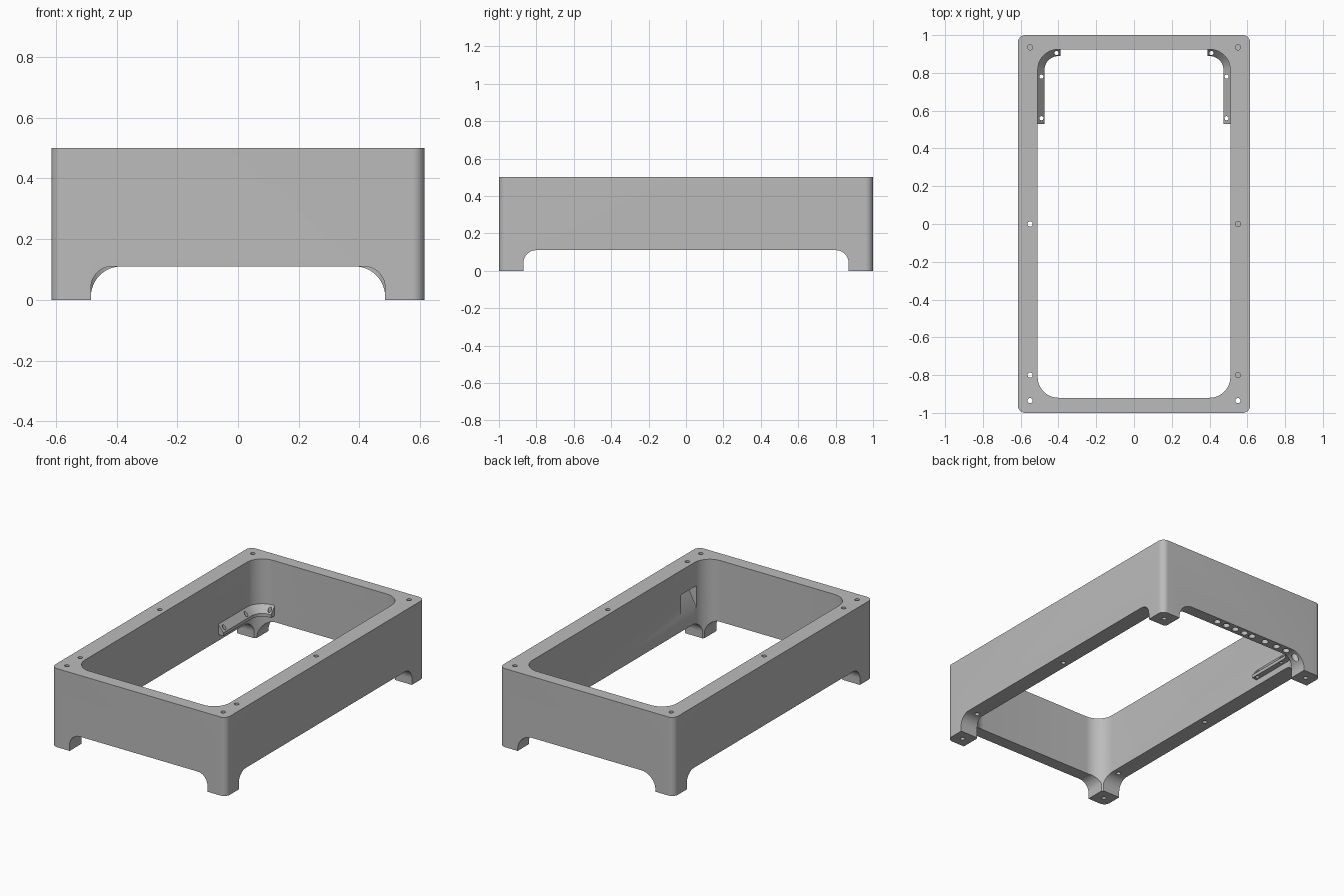
import bpy
import bmesh
from math import pi, cos, sin
from mathutils import Matrix, Vector

cube = bpy.data.objects.get("Cube")
if cube:
    bpy.data.objects.remove(cube)

grey = bpy.data.materials.new("plain_grey")
grey.use_nodes = True
grey.diffuse_color = (0.5, 0.5, 0.5, 1)
grey.node_tree.nodes["Principled BSDF"].inputs["Base Color"].default_value = (0.5, 0.5, 0.5, 1)


def make_object(name, bm):
    bmesh.ops.recalc_face_normals(bm, faces=bm.faces)
    mesh = bpy.data.meshes.new(name)
    bm.to_mesh(mesh)
    bm.free()
    mesh.materials.append(grey)
    obj = bpy.data.objects.new(name, mesh)
    bpy.context.collection.objects.link(obj)
    return obj


def rounded_rect(x0, x1, y0, y1, r, steps=12):
    corners = [(x1 - r, y1 - r), (x0 + r, y1 - r), (x0 + r, y0 + r), (x1 - r, y0 + r)]
    return [(cx + r * cos((i + k / steps) * pi / 2), cy + r * sin((i + k / steps) * pi / 2))
            for i, (cx, cy) in enumerate(corners) for k in range(steps + 1)]


def prism(name, outline, low, high, axis="z"):
    """Extrude a 2D outline along the given axis."""
    place = {"x": lambda a, b, d: (d, a, b),
             "y": lambda a, b, d: (a, d, b),
             "z": lambda a, b, d: (a, b, d)}[axis]
    bm = bmesh.new()
    ends = [[bm.verts.new(place(a, b, d)) for a, b in outline] for d in (low, high)]
    bm.faces.new(ends[0])
    bm.faces.new(ends[1])
    n = len(outline)
    for i in range(n):
        j = (i + 1) % n
        bm.faces.new((ends[0][i], ends[0][j], ends[1][j], ends[1][i]))
    return make_object(name, bm)


def drills(name, holes, radius):
    """Vertical cylinders from (x, y, low, high) entries."""
    bm = bmesh.new()
    for x, y, low, high in holes:
        bmesh.ops.create_cone(bm, cap_ends=True, segments=20, radius1=radius, radius2=radius,
                              depth=high - low,
                              matrix=Matrix.Translation((x, y, (low + high) / 2)))
    return make_object(name, bm)


def cut(target, cutter):
    cutter.hide_render = True
    mod = target.modifiers.new("cut", "BOOLEAN")
    mod.operation = "DIFFERENCE"
    mod.solver = "EXACT"
    mod.object = cutter
    bpy.context.view_layer.objects.active = target
    bpy.ops.object.modifier_apply(modifier=mod.name)
    bpy.data.objects.remove(cutter)


def smooth(obj):
    bpy.ops.object.select_all(action="DESELECT")
    obj.select_set(True)
    bpy.context.view_layer.objects.active = obj
    bpy.ops.object.shade_smooth_by_angle(angle=pi / 6)


# Open frame with rounded corners
frame = prism("frame", rounded_rect(-0.615, 0.615, -1, 1, 0.04), 0, 0.5)
cut(frame, prism("opening", rounded_rect(-0.51, 0.51, -0.92, 0.925, 0.11), -0.1, 0.6))

# Arches that leave four corner feet
ARCH = 0.11
cut(frame, prism("side_arch", rounded_rect(-0.87, 0.87, -0.3, ARCH, 0.07), -0.8, 0.8, "x"))
cut(frame, prism("front_arch", rounded_rect(-0.485, 0.485, -0.3, ARCH, 0.07), -1.1, -0.5, "y"))
cut(frame, prism("back_arch", rounded_rect(-0.485, 0.485, -0.3, ARCH, 0.1), 0.5, 1.1, "y"))

# Screw holes, some drilled through and some blind from both ends
holes = [(x, y, -0.1, 0.6) for x, y in ((-0.55, 0), (-0.55, -0.8), (-0.55, -0.935), (0.55, -0.935))]
for x, y in ((-0.55, 0.935), (0.55, 0.935), (0.55, 0), (0.55, -0.8)):
    holes += [(x, y, -0.1, 0.18), (x, y, 0.4, 0.6)]
cut(frame, drills("screw_holes", holes, 0.014))

# Row of holes under the back wall
row = (0.16, 0.09, 0.02, -0.05, -0.11, -0.21, -0.3, -0.375, -0.445)
cut(frame, drills("back_row", [(x, 0.963, -0.1, 0.2) for x in row], 0.021))

# Wedge-bottomed pocket inside the left wall
pocket = [(0.4, 0.21), (0.51, 0.21), (0.58, 0.345), (0.4, 0.345)]
cut(frame, prism("pocket", pocket, -0.83, -0.68, "y"))
smooth(frame)


# Sloped brackets hugging the inner back corners
def bracket(name, side):
    centre = Vector((0.40, 0.815))
    path = [(Vector((0.51, 0.53)), Vector((1, 0)))]
    for k in range(13):
        out = Vector((cos(k * pi / 24), sin(k * pi / 24)))
        path.append((centre + out * 0.11, out))
    path.append((Vector((0.39, 0.925)), Vector((0, 1))))
    section = [(0.004, 0.15), (-0.036, 0.15), (-0.036, 0.17), (0.004, 0.22)]
    bm = bmesh.new()
    rings = []
    for p, out in path:
        ring = []
        for offset, z in section:
            q = p + out * offset
            ring.append(bm.verts.new((side * q.x, q.y, z)))
        rings.append(ring)
    for a, b in zip(rings, rings[1:]):
        for i in range(4):
            j = (i + 1) % 4
            bm.faces.new((a[i], a[j], b[j], b[i]))
    bm.faces.new(rings[0])
    bm.faces.new(rings[-1])
    obj = make_object(name, bm)
    spots = ((0.41, 0.905), (0.49, 0.78), (0.49, 0.56))
    cut(obj, drills("bracket_holes", [(side * x, y, 0, 0.4) for x, y in spots], 0.011))
    smooth(obj)


bracket("left_bracket", 1)
bracket("right_bracket", -1)
